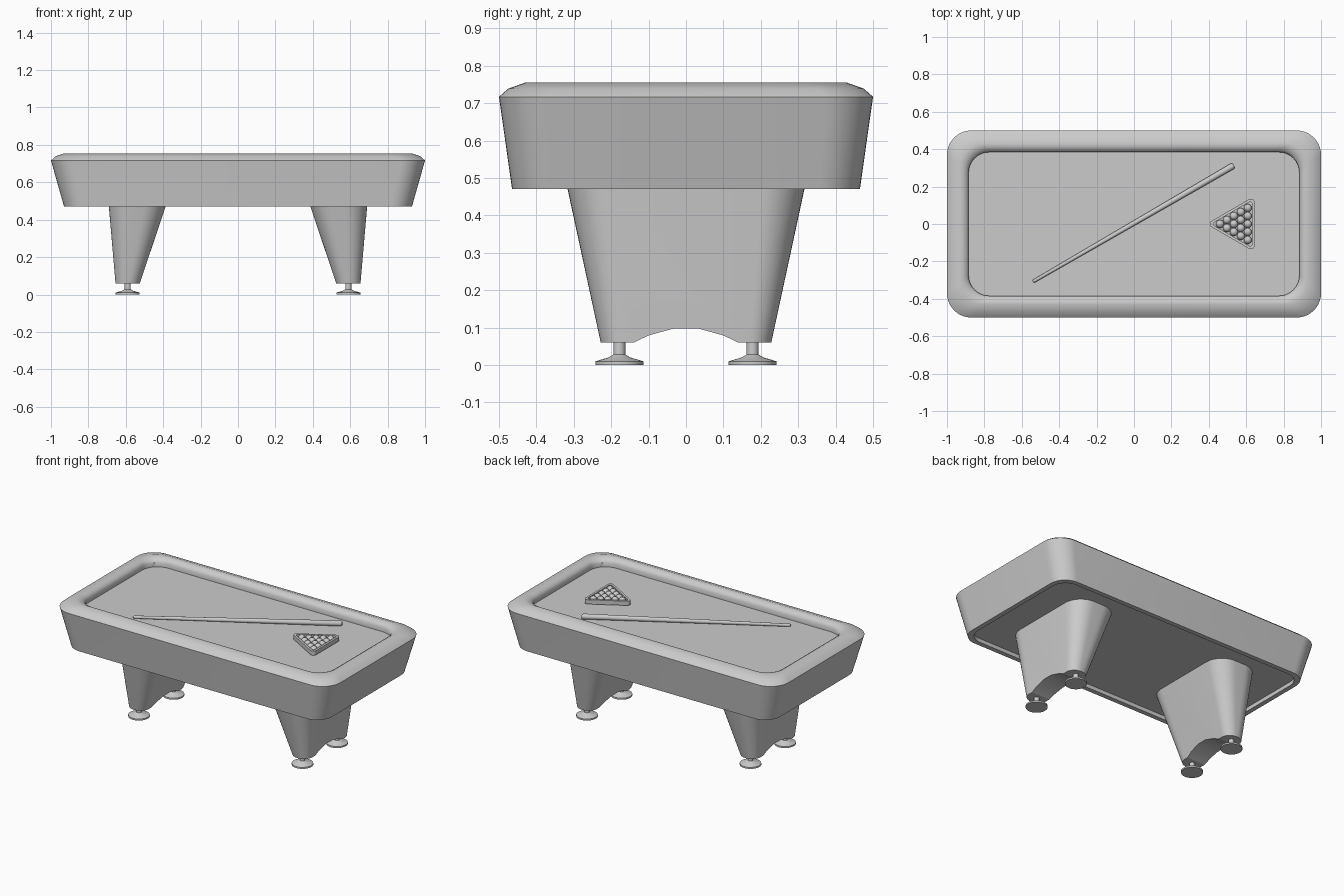
import bpy, bmesh
from math import sin, cos, pi, atan2, hypot, sqrt

if "Cube" in bpy.data.objects:
    bpy.data.objects.remove(bpy.data.objects["Cube"])

BED = 0.70


def loft(name, rings, caps=True, cyclic=False, angle=40):
    """Skin a list of equal-length 3D rings into a mesh object."""
    n = len(rings[0])
    verts = [p for ring in rings for p in ring]
    faces = []
    for k in range(len(rings) if cyclic else len(rings) - 1):
        a, b = k * n, ((k + 1) % len(rings)) * n
        faces += [(a + i, a + (i + 1) % n, b + (i + 1) % n, b + i) for i in range(n)]
    if caps in (True, "first"):
        faces.append(tuple(reversed(range(n))))
    if caps in (True, "last"):
        faces.append(tuple(range(len(verts) - n, len(verts))))
    mesh = bpy.data.meshes.new(name)
    mesh.from_pydata(verts, [], faces)
    obj = bpy.data.objects.new(name, mesh)
    bpy.context.collection.objects.link(obj)
    smooth(obj, angle)
    return obj


def activate(obj):
    bpy.ops.object.select_all(action='DESELECT')
    obj.select_set(True)
    bpy.context.view_layer.objects.active = obj


def smooth(obj, angle=40):
    activate(obj)
    bpy.ops.object.shade_smooth_by_angle(angle=angle * pi / 180)


def rounded(centres, r, z, seg=10):
    """Rounded regular-angled outline from its corner arc centres."""
    n, pts = len(centres), []
    for i, (x, y) in enumerate(centres):
        for s in range(seg + 1):
            a = 2 * pi / n * (i + s / seg)
            pts.append((x + r * cos(a), y + r * sin(a), z))
    return pts


def rect(hx, hy, r, z, cx=0):
    x, y = hx - r, hy - r
    return rounded([(cx + x, y), (cx - x, y), (cx - x, -y), (cx + x, -y)], r, z)


def circle(r, z, cx, cy, n=24):
    return [(cx + r * cos(2 * pi * i / n), cy + r * sin(2 * pi * i / n), z) for i in range(n)]


# Cabinet with recessed underside
loft("cabinet", [rect(0.90, 0.435, 0.095, 0.495), rect(0.90, 0.435, 0.095, 0.47),
                 rect(0.93, 0.465, 0.11, 0.47), rect(1.0, 0.5, 0.13, 0.717)], caps="first", angle=30)

# Padded top rail with rounded cushion nose
rail = [(0, 0.13, 0.717), (0.025, 0.125, 0.739), (0.07, 0.12, 0.755), (0.09, 0.117, 0.752),
        (0.107, 0.112, 0.742), (0.116, 0.11, 0.728), (0.116, 0.11, BED)]
loft("top_rail", [rect(1 - d, 0.5 - d, r, z) for d, r, z in rail], caps=False)

# Playing surface
loft("playing_surface", [rect(0.89, 0.39, 0.11, BED - 0.02), rect(0.89, 0.39, 0.11, BED)])

# Pedestal legs with arched bottoms, and levelling feet
arch = [(-0.14, 0.06), (-0.14, 0.0), (0.14, 0.0), (0.14, 0.06), (0.10, 0.079),
        (0.035, 0.097), (-0.035, 0.097), (-0.10, 0.079)]
foot = [(0.064, 0), (0.064, 0.01), (0.03, 0.02), (0.016, 0.028), (0.016, 0.07)]
for side, s in (("left", -1), ("right", 1)):
    leg = loft(side + "_leg", [rect(0.065, 0.228, 0.06, 0.06, s * 0.59),
                               rect(0.158, 0.323, 0.12, 0.50, s * 0.535)])
    cutter = loft("arch_cutter", [[(s * 0.59 + dx, y, z) for y, z in arch] for dx in (-0.3, 0.3)])
    cutter.hide_render = True
    mod = leg.modifiers.new("arch", 'BOOLEAN')
    mod.operation, mod.object, mod.solver = 'DIFFERENCE', cutter, 'EXACT'
    activate(leg)
    bpy.ops.object.modifier_apply(modifier="arch")
    bpy.data.objects.remove(cutter)
    smooth(leg)
    for end, t in (("front", -1), ("back", 1)):
        loft(f"{end}_{side}_foot", [circle(r, z, s * 0.59, t * 0.178) for r, z in foot], angle=25)

# Tapered cue lying diagonally
x0, y0, x1, y1 = -0.54, -0.308, 0.533, 0.313
length = hypot(x1 - x0, y1 - y0)
stick = [(0, 0.006), (0.006, 0.009), (length - 0.008, 0.017), (length, 0.012)]
cue = loft("cue", [[(x, r * cos(pi * i / 8), 0.009 + 0.008 * x / length + r * sin(pi * i / 8))
                    for i in range(16)] for x, r in stick])
cue.location = (x0, y0, BED)
cue.rotation_euler.z = atan2(y1 - y0, x1 - x0)

# Fifteen racked balls
R = 0.0214
ROW = R * sqrt(3)
bm = bmesh.new()
bmesh.ops.create_uvsphere(bm, u_segments=20, v_segments=12, radius=R)
ball_mesh = bpy.data.meshes.new("ball")
bm.to_mesh(ball_mesh)
bm.free()
ball_mesh.shade_smooth()
for row in range(5):
    for k in range(row + 1):
        ball = bpy.data.objects.new(f"ball_{row}_{k}", ball_mesh)
        ball.location = (0.46 + row * ROW, (2 * k - row) * R, BED + R)
        bpy.context.collection.objects.link(ball)


# Triangular rack around the balls
def triangle(offset, r, z):
    d = offset - r
    tip, base = 0.46 - 2 * d, 0.46 + 4 * ROW + d
    h = (base - tip) / sqrt(3)
    return rounded([(base, h), (tip, 0), (base, -h)], r, z, seg=6)


lo, hi = BED + 0.006, BED + 0.034
loft("rack", [triangle(0.023, 0.01, lo), triangle(0.037, 0.02, lo),
              triangle(0.037, 0.02, hi), triangle(0.023, 0.01, hi)], caps=False, cyclic=True)
